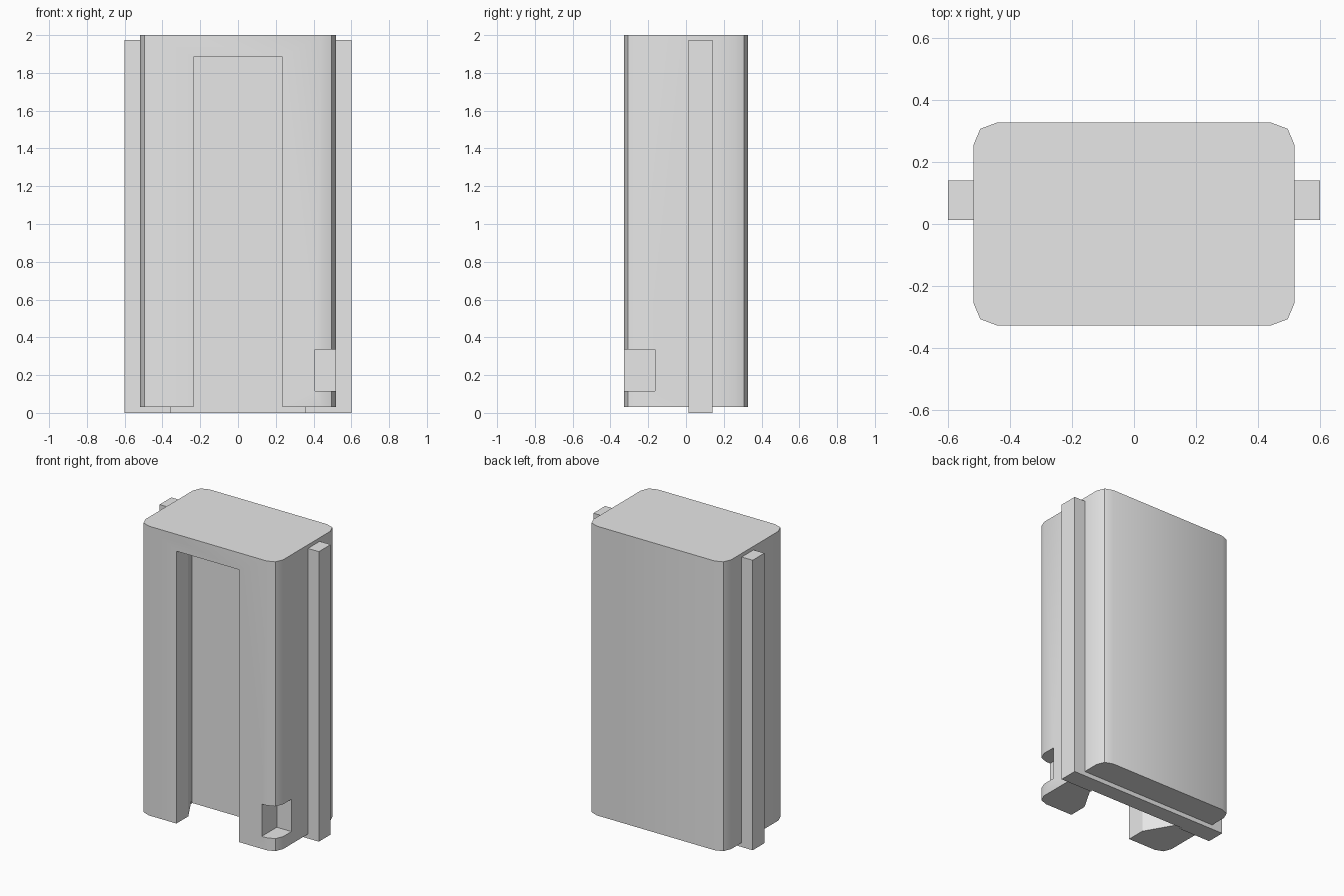
import bpy
import bmesh
from math import radians

cube = bpy.data.objects.get("Cube")
if cube:
    bpy.data.objects.remove(cube, do_unlink=True)

grey = bpy.data.materials.new("light_grey")
grey.use_nodes = True
grey.diffuse_color = (0.8, 0.8, 0.8, 1)
grey.node_tree.nodes["Principled BSDF"].inputs["Base Color"].default_value = (0.8, 0.8, 0.8, 1)


def prism(name, outline, z0, z1):
    """Extrude a plan outline upward from z0 to z1."""
    bm = bmesh.new()
    base = bm.faces.new([bm.verts.new((x, y, z0)) for x, y in outline])
    top = bmesh.ops.extrude_face_region(bm, geom=[base])["geom"]
    verts = [g for g in top if isinstance(g, bmesh.types.BMVert)]
    bmesh.ops.translate(bm, vec=(0, 0, z1 - z0), verts=verts)
    bmesh.ops.recalc_face_normals(bm, faces=bm.faces)
    mesh = bpy.data.meshes.new(name)
    bm.to_mesh(mesh)
    bm.free()
    mesh.materials.append(grey)
    obj = bpy.data.objects.new(name, mesh)
    bpy.context.collection.objects.link(obj)
    return obj


def box(name, x0, x1, y0, y1, z0, z1):
    return prism(name, [(x0, y0), (x1, y0), (x1, y1), (x0, y1)], z0, z1)


def combine(target, tool, operation):
    """Apply a boolean and discard the tool."""
    tool.hide_render = True
    mod = target.modifiers.new(operation, "BOOLEAN")
    mod.operation, mod.object, mod.solver = operation, tool, "EXACT"
    bpy.context.view_layer.objects.active = target
    bpy.ops.object.modifier_apply(modifier=mod.name)
    bpy.data.objects.remove(tool, do_unlink=True)


# Housing with faceted corners
corner = [(0.518, 0.255), (0.496, 0.307), (0.443, 0.327)]
right = corner + [(-x, y) for x, y in reversed(corner)]
housing = prism("housing", right + [(-x, -y) for x, y in right], 0.03, 2.0)

# Side rails joined by a bar under the housing
combine(housing, box("side_rails", -0.6, 0.6, 0.013, 0.14, 0, 1.975), "UNION")

# Front channel that flares inward
half = [(0.235, -0.5), (0.235, -0.2), (0.367, 0.028)]
channel = half + [(-x, y) for x, y in reversed(half)]
combine(housing, prism("channel_cutter", channel, -0.2, 1.885), "DIFFERENCE")

# Square notch in the lower left front corner
combine(housing, box("notch_cutter", 0.408, 0.7, -0.5, -0.165, 0.115, 0.335), "DIFFERENCE")

bpy.ops.object.select_all(action="DESELECT")
housing.select_set(True)
bpy.context.view_layer.objects.active = housing
bpy.ops.object.shade_smooth_by_angle(angle=radians(30))
